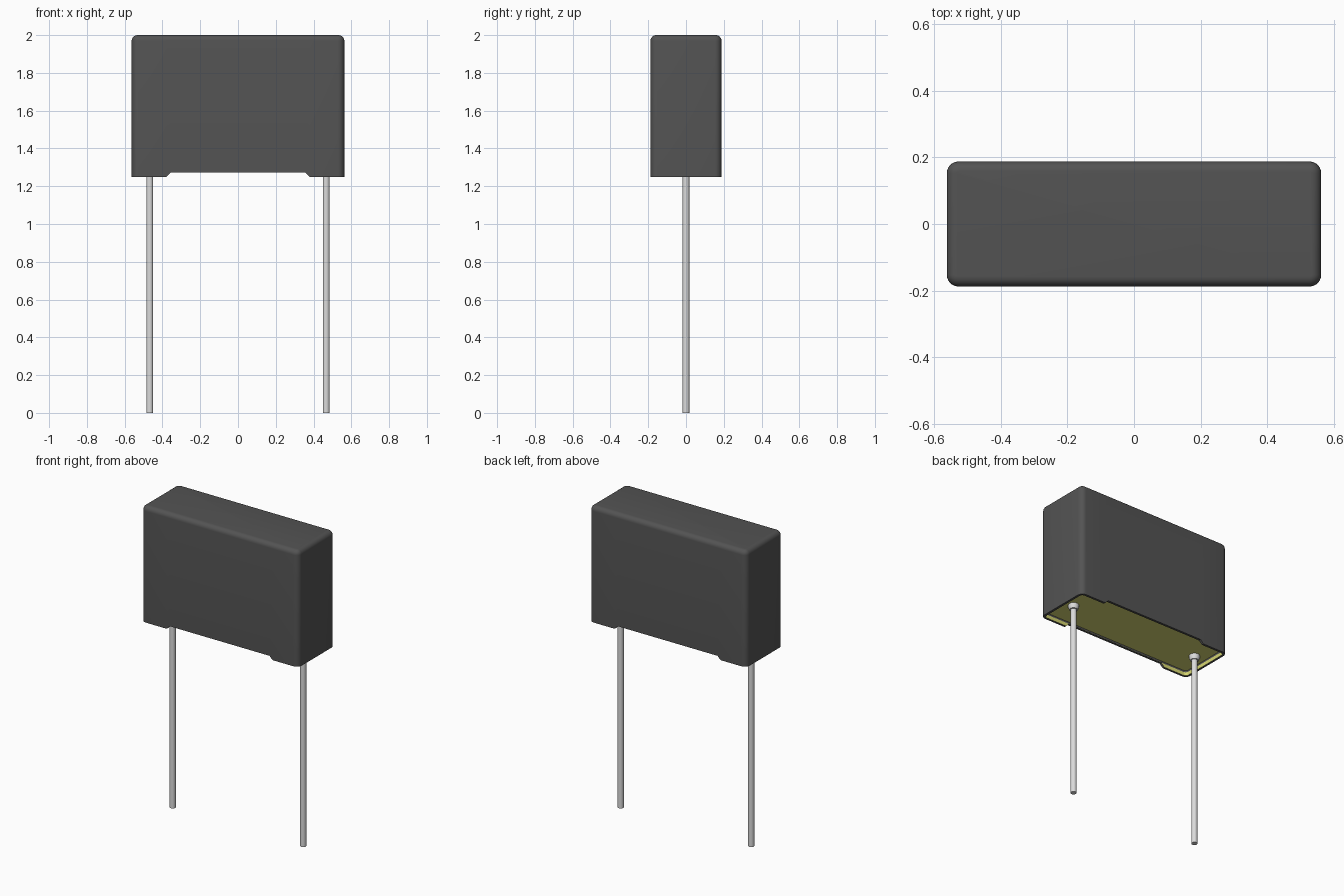
import bpy, bmesh, math

cube = bpy.data.objects.get("Cube")
if cube:
    bpy.data.objects.remove(cube, do_unlink=True)


def material(name, rgb):
    m = bpy.data.materials.new(name)
    m.use_nodes = True
    m.diffuse_color = (*rgb, 1)
    bsdf = m.node_tree.nodes["Principled BSDF"]
    bsdf.inputs["Base Color"].default_value = (*rgb, 1)
    bsdf.inputs["Roughness"].default_value = 0.5
    return m


CASE = material("dark grey plastic", (0.087, 0.087, 0.087))
RESIN = material("yellow resin", (0.68, 0.68, 0.17))
METAL = material("tinned metal", (0.71, 0.71, 0.71))

HX, HY, R = 0.563, 0.188, 0.035         # case half sizes and corner radius
Z0, Z1, NOTCH = 1.25, 2.0, 1.272        # case bottom, top, underside notch
FILLET, WALL = 0.03, 0.015
FILM_Z, FILL_Z = 1.273, 1.284           # top of resin film, recessed resin face
ARC = 6


def outline(inset, z=None):
    """Rounded rectangle with notch points; z None follows the notched rim."""
    pts = []
    r = R - inset
    for k, (sx, sy) in enumerate([(1, 1), (-1, 1), (-1, -1), (1, -1)]):
        for i in range(ARC + 1):
            a = (k + i / ARC) * math.pi / 2
            pts.append((sx * (HX - R) + r * math.cos(a),
                        sy * (HY - R) + r * math.sin(a), Z0))
        if k in (0, 2):                  # notch along the long sides
            for x, h in ((0.379, Z0), (0.357, NOTCH), (-0.357, NOTCH), (-0.379, Z0)):
                pts.append((sx * x, sy * (HY - inset), h))
    return [(x, y, h if z is None else z) for x, y, h in pts]


def loft(name, rings, mat, cap_start=False, cap_end=False):
    bm = bmesh.new()
    rows = [[bm.verts.new(p) for p in ring] for ring in rings]
    n = len(rows[0])
    for a, b in zip(rows, rows[1:]):
        for i in range(n):
            j = (i + 1) % n
            bm.faces.new((a[i], a[j], b[j], b[i]))
    if cap_start:
        bm.faces.new(rows[0][::-1])
    if cap_end:
        bm.faces.new(rows[-1])
    mesh = bpy.data.meshes.new(name)
    bm.to_mesh(mesh)
    bm.free()
    mesh.materials.append(mat)
    ob = bpy.data.objects.new(name, mesh)
    bpy.context.collection.objects.link(ob)
    bpy.ops.object.select_all(action='DESELECT')
    ob.select_set(True)
    bpy.context.view_layer.objects.active = ob
    bpy.ops.object.shade_smooth_by_angle(angle=math.radians(35))
    return ob


# Case: rim, walls and rounded top edge
rings = [outline(WALL), outline(0)]
for i in range(ARC + 1):
    a = i / ARC * math.pi / 2
    rings.append(outline(FILLET * (1 - math.cos(a)),
                         Z1 - FILLET * (1 - math.sin(a))))
loft("case", rings, CASE, cap_end=True)

# Inner lip of the case above the resin film
loft("case_inner_lip", [outline(WALL, FILL_Z), outline(WALL, FILM_Z)], CASE)

# Resin: recessed underside, and the film inside the feet
loft("resin_fill", [outline(WALL, FILL_Z)], RESIN, cap_start=True)
loft("resin_film", [outline(WALL, FILM_Z), outline(WALL)], RESIN)


# Wire leads, each with a tapered collar where it leaves the resin
def circle(x, r, z, n=24):
    return [(x + r * math.cos(2 * math.pi * i / n),
             r * math.sin(2 * math.pi * i / n), z) for i in range(n)]


LEAD = [(0.018, 0), (0.018, 1.252), (0.026, 1.252), (0.032, 1.268), (0.032, 1.295)]
for side, s in (("left", 1), ("right", -1)):
    loft("lead_" + side, [circle(s * 0.467, r, z) for r, z in LEAD], METAL,
         cap_start=True, cap_end=True)
